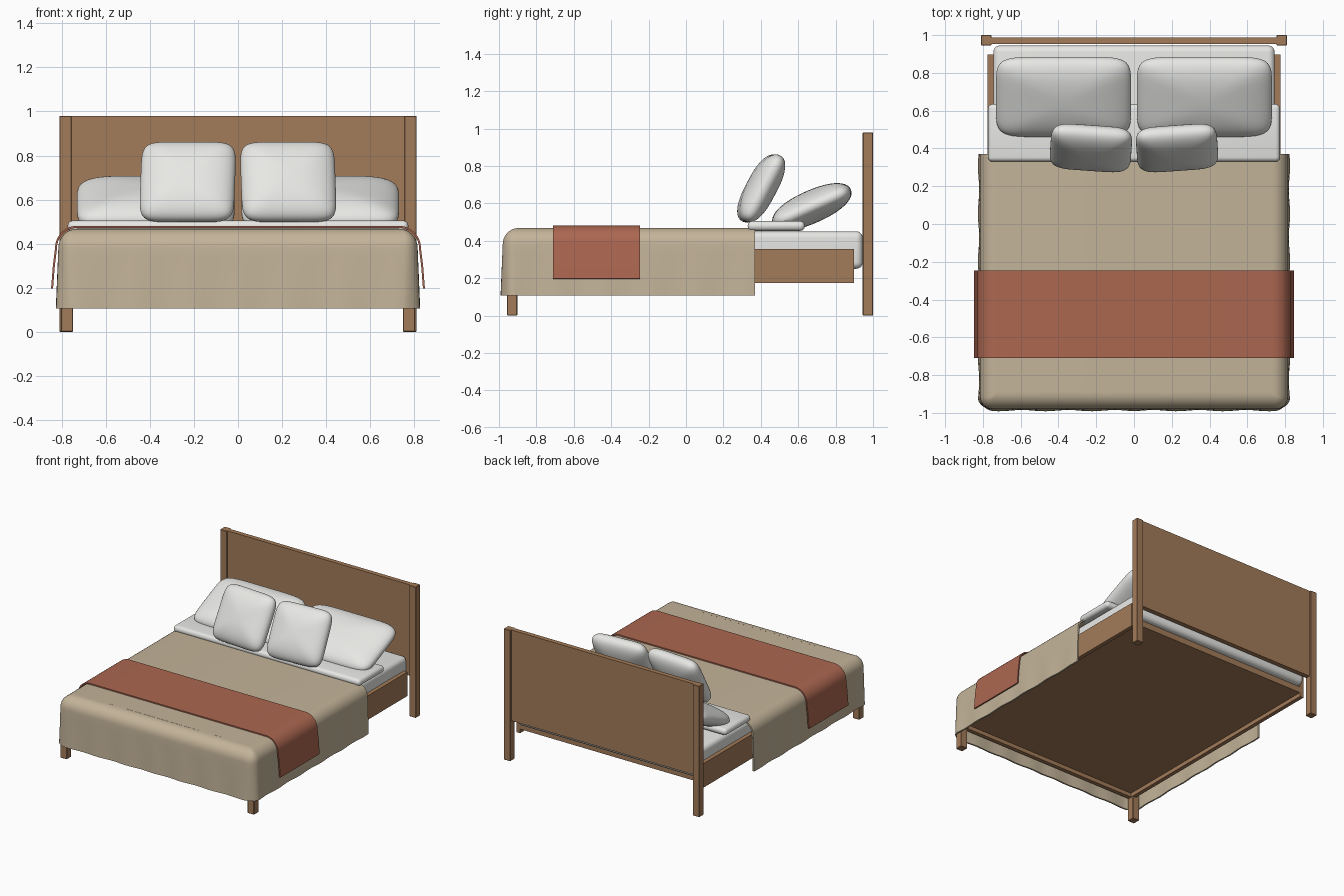
import bpy, bmesh, math
from mathutils import Matrix, Vector

if "Cube" in bpy.data.objects:
    bpy.data.objects.remove(bpy.data.objects["Cube"])


def material(name, rgb):
    m = bpy.data.materials.new(name)
    m.diffuse_color = (*rgb, 1)
    m.use_nodes = True
    m.node_tree.nodes["Principled BSDF"].inputs["Base Color"].default_value = m.diffuse_color
    return m


WOOD = material("oak wood", (0.37, 0.20, 0.10))
WHITE = material("white linen", (0.80, 0.80, 0.78))
TAN = material("tan duvet", (0.55, 0.455, 0.32))
RUST = material("rust throw", (0.41, 0.135, 0.08))


def finish(bm, name, mat, angle=35, solid=0.0):
    bmesh.ops.recalc_face_normals(bm, faces=bm.faces)
    # open sheets must face up so that they thicken inward
    if solid and sum(f.normal.z * f.calc_area() for f in bm.faces) < 0:
        bmesh.ops.reverse_faces(bm, faces=bm.faces)
    me = bpy.data.meshes.new(name)
    bm.to_mesh(me)
    bm.free()
    ob = bpy.data.objects.new(name, me)
    bpy.context.collection.objects.link(ob)
    me.materials.append(mat)
    bpy.ops.object.select_all(action='DESELECT')
    ob.select_set(True)
    bpy.context.view_layer.objects.active = ob
    if solid:
        mod = ob.modifiers.new("thickness", 'SOLIDIFY')
        mod.thickness = solid
        mod.offset = -1
        bpy.ops.object.modifier_apply(modifier=mod.name)
    bpy.ops.object.shade_smooth_by_angle(angle=math.radians(angle))
    return ob


def box(name, x, y, z, mat, bevel=0.0, segs=1):
    """Box from (min, max) ranges with optional rounded edges."""
    bm = bmesh.new()
    bmesh.ops.create_cube(bm, size=1)
    for v in bm.verts:
        v.co = Vector([(r[0] + r[1]) / 2 + c * (r[1] - r[0]) for c, r in zip(v.co, (x, y, z))])
    if bevel:
        bmesh.ops.bevel(bm, geom=bm.edges[:], offset=bevel, segments=segs, profile=0.5,
                        affect='EDGES')
    return finish(bm, name, mat, 35 if segs > 1 else 20)


def pillow(name, center, size, tilt, turn):
    """Cushion: subdivided cube pushed onto a superellipsoid."""
    bm = bmesh.new()
    bmesh.ops.create_cube(bm, size=2)
    bmesh.ops.subdivide_edges(bm, edges=bm.edges[:], cuts=19, use_grid_fill=True)
    n, m = 6.5, 2.2
    for v in bm.verts:
        a, b, c = (abs(k) for k in v.co)
        r = ((a ** n + b ** n) ** (m / n) + c ** m) ** (1 / m)
        v.co = Vector([k / r * s / 2 for k, s in zip(v.co, size)])
    rot = Matrix.Rotation(turn, 4, 'Z') @ Matrix.Rotation(tilt, 4, 'X')
    bm.transform(Matrix.Translation(center) @ rot)
    return finish(bm, name, WHITE, 80)


# headboard
box("headboard_panel", (-0.76, 0.76), (0.953, 0.988), (0.30, 0.98), WOOD)
for s, side in ((-1, "left"), (1, "right")):
    def span(a, b):
        return tuple(sorted((s * a, s * b)))
    # posts, legs and side rails
    box(side + "_headboard_post", span(0.755, 0.81), (0.945, 1.0), (0, 0.98), WOOD, 0.003)
    box(side + "_front_leg", span(0.748, 0.803), (-0.957, -0.902), (0, 0.205), WOOD, 0.003)
    box(side + "_side_rail", span(0.745, 0.775), (-0.93, 0.897), (0.175, 0.355), WOOD)
    # pillows
    pillow(side + "_sleeping_pillow", (s * 0.373, 0.673, 0.582), (0.715, 0.455, 0.175),
           math.radians(24), 0)
    pillow(side + "_cushion", (s * 0.228, 0.402, 0.68), (0.43, 0.40, 0.16),
           math.radians(62), s * math.radians(4))
box("front_rail", (-0.75, 0.75), (-0.95, -0.92), (0.175, 0.355), WOOD)
box("bed_base", (-0.746, 0.746), (-0.921, 0.897), (0.205, 0.25), WOOD)

# mattress and folded sheet
box("mattress", (-0.745, 0.745), (-0.90, 0.945), (0.25, 0.45), WHITE, 0.035, 5)
box("folded_sheet", (-0.773, 0.773), (0.33, 0.635), (0.453, 0.505), WHITE, 0.024, 4)


# duvet: U-shaped rings lofted from the hem up over a rounded shoulder
def u_ring(inset, z, wave):
    w, f, r, head = 0.815 - inset, -0.98 + inset, max(0.065 - inset, 0.008), 0.37
    pts = []
    for i in range(41):                                   # right side
        pts.append((w, head + (f + r - head) * i / 40, 1, 0))
    for i in range(1, 9):                                 # right corner
        a = -math.pi / 2 * i / 8
        pts.append((w - r + r * math.cos(a), f + r + r * math.sin(a), math.cos(a), math.sin(a)))
    for i in range(1, 25):                                # half of the foot
        pts.append(((w - r) * (1 - i / 24), f, 0, -1))
    out = []
    for k, (x, y, nx, ny) in enumerate(pts):
        d = wave * 0.0035 * math.sin(k * 0.8) if k else 0
        out.append(Vector((x + nx * d, y + ny * d, z)))
    return out + [Vector((-p.x, p.y, p.z)) for p in reversed(out[:-1])]


bm = bmesh.new()
levels = [(-0.008 * (1 - t / 6), 0.107 + 0.273 * t / 6, 1 - t / 6) for t in range(7)]
levels += [(0.085 * (1 - math.cos(a)), 0.38 + 0.088 * math.sin(a), 0)
           for a in [math.pi / 2 * i / 8 for i in range(1, 9)]]
rings = [[bm.verts.new(p) for p in u_ring(*lv)] for lv in levels]
for lo, hi in zip(rings, rings[1:]):
    for i in range(len(lo) - 1):
        bm.faces.new((lo[i], lo[i + 1], hi[i + 1], hi[i]))
top = rings[-1]
for i in range(len(top) // 2):                            # flat top as cross strips
    j = len(top) - 1 - i
    if j - i > 2:
        bm.faces.new((top[i], top[i + 1], top[j - 1], top[j]))
    elif j - i == 2:
        bm.faces.new((top[i], top[i + 1], top[j]))
finish(bm, "duvet", TAN, 50, 0.012)

# throw blanket: draped cross-section extruded along the bed
half = [(0.0, 0.481), (0.36, 0.481), (0.73, 0.481)]
half += [(0.73 + 0.10 * math.sin(a), 0.381 + 0.10 * math.cos(a))
         for a in [math.pi / 2 * i / 10 for i in range(1, 11)]]
half += [(0.84, 0.30), (0.848, 0.197)]
prof = [(-x, z) for x, z in reversed(half[1:])] + half
bm = bmesh.new()
rows = [[bm.verts.new((x, y, z)) for x, z in prof] for y in (-0.71, -0.245)]
for i in range(len(prof) - 1):
    bm.faces.new((rows[0][i], rows[0][i + 1], rows[1][i + 1], rows[1][i]))
finish(bm, "throw_blanket", RUST, 40, 0.009)
